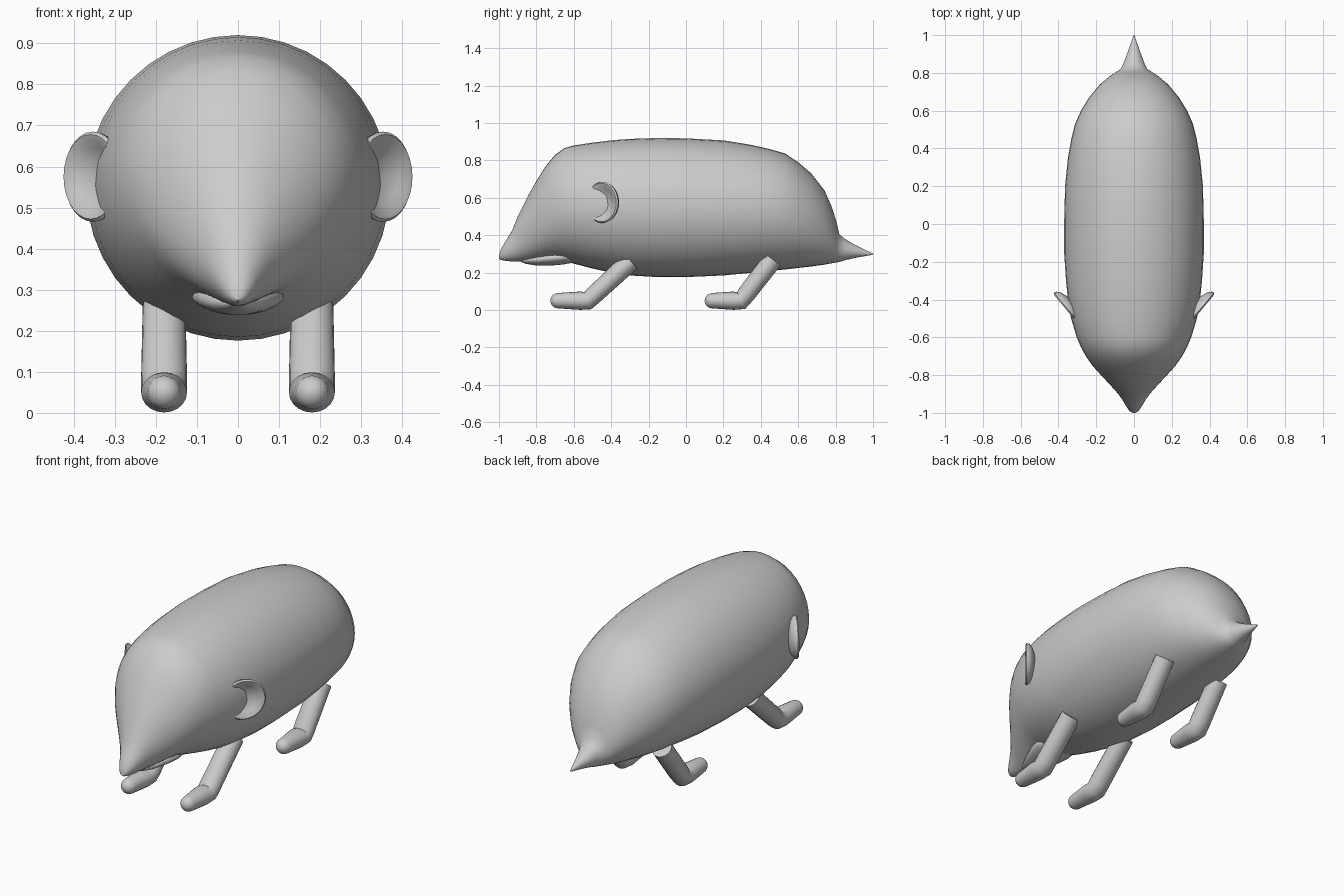
import bpy, bmesh, math
from mathutils import Vector as V

if "Cube" in bpy.data.objects:
    bpy.data.objects.remove(bpy.data.objects["Cube"])


def loft(name, rings, mirror=False, angle=50):
    """Skin a list of closed rings, cap both ends, optionally mirror across x."""
    bm = bmesh.new()
    rows = [[bm.verts.new(p) for p in r] for r in rings]
    n = len(rows[0])
    for a, b in zip(rows, rows[1:]):
        for i in range(n):
            j = (i + 1) % n
            bm.faces.new((a[i], a[j], b[j], b[i]))
    bm.faces.new(rows[0][::-1])
    bm.faces.new(rows[-1])
    bmesh.ops.recalc_face_normals(bm, faces=bm.faces)
    me = bpy.data.meshes.new(name)
    bm.to_mesh(me)
    bm.free()
    ob = bpy.data.objects.new(name, me)
    bpy.context.collection.objects.link(ob)
    if mirror:
        m = ob.modifiers.new("Mirror", 'MIRROR')
        m.use_mirror_merge = False
    bpy.ops.object.select_all(action='DESELECT')
    ob.select_set(True)
    bpy.context.view_layer.objects.active = ob
    bpy.ops.object.shade_smooth_by_angle(angle=math.radians(angle))
    return ob


def ring(c, u, v, n):
    """Ellipse of n points around c spanned by u and v."""
    return [c + u * math.cos(t) + v * math.sin(t)
            for t in (2 * math.pi * i / n for i in range(n))]


def sections(rows, n):
    """Rings across y from rows of (y, bottom, top, half width)."""
    return [ring(V((0, y, (lo + hi) / 2)), V((w, 0, 0)), V((0, 0, (hi - lo) / 2)), n)
            for y, lo, hi, w in rows]


# body with pointed snout and tail
body = [(-1.0, .275, .29, .006), (-.99, .268, .325, .025), (-.96, .262, .375, .045),
        (-.93, .26, .425, .062), (-.9, .26, .50, .083), (-.85, .263, .60, .128),
        (-.8, .268, .69, .175), (-.75, .272, .77, .22), (-.7, .272, .83, .255),
        (-.65, .262, .866, .282), (-.6, .248, .88, .303), (-.5, .222, .895, .333),
        (-.4, .2, .907, .35), (-.3, .185, .915, .36), (-.15, .176, .92, .37),
        (0, .176, .918, .37), (.2, .185, .907, .365), (.35, .199, .883, .35),
        (.45, .209, .86, .332), (.53, .217, .837, .312), (.6, .225, .79, .281),
        (.67, .233, .73, .238), (.74, .243, .64, .18), (.78, .25, .55, .132),
        (.805, .254, .47, .095), (.82, .257, .405, .07), (.85, .266, .38, .056),
        (.9, .278, .35, .037), (1.0, .296, .302, .002)]
loft("body", sections(body, 40))

# lower jaw
jaw = [(-.89, .262, .272, .012), (-.86, .248, .285, .035), (-.8, .238, .3, .067),
       (-.72, .238, .318, .098), (-.66, .243, .322, .112), (-.61, .252, .318, .105),
       (-.58, .265, .305, .07)]
loft("lower_jaw", sections(jaw, 24))


# legs: bent tubes with rounded toes, sunk into the belly
def leg(name, top, knee, toe):
    X = .18
    top, knee, toe = (V((X, y, z)) for y, z in (top, knee, toe))
    up, fwd = (top - knee).normalized(), (toe - knee).normalized()
    perp = lambda d: V((0, -d.z, d.y))
    rings = [ring(top, V((.052, 0, 0)), perp(-up) * .052, 20)]
    bend = (fwd - up).normalized()
    for d, p in ((-up, knee + up * .04), (bend, knee), (fwd, knee + fwd * .04)):
        rings.append(ring(p, V((.056, 0, 0)), perp(d) * .049, 20))
    for a in range(0, 90, 17):
        t = math.radians(a)
        r = math.cos(t) * .041
        rings.append(ring(toe + fwd * (math.sin(t) - 1) * .041,
                          V((r, 0, 0)), perp(fwd) * r, 20))
    loft(name, rings, mirror=True)


leg("front_leg", (-.295, .262), (-.525, .05), (-.73 + .005, .05))
leg("back_leg", (.465, .27), (.295, .05), (.1, .05))

# ears: shallow dishes turned outward
d, nrm, c = V((.64, .77, 0)), V((.77, -.64, 0)), V((.352, -.447, .575))
dish = [(.002, -.025), (.04, -.021), (.07, -.008), (.092, .006), (.103, .009),
        (.11, .002), (.106, -.012), (.085, -.028), (.05, -.04), (.002, -.044)]
loft("ear", [ring(c + nrm * h, d * r, V((0, 0, r)), 28) for r, h in dish], mirror=True)
